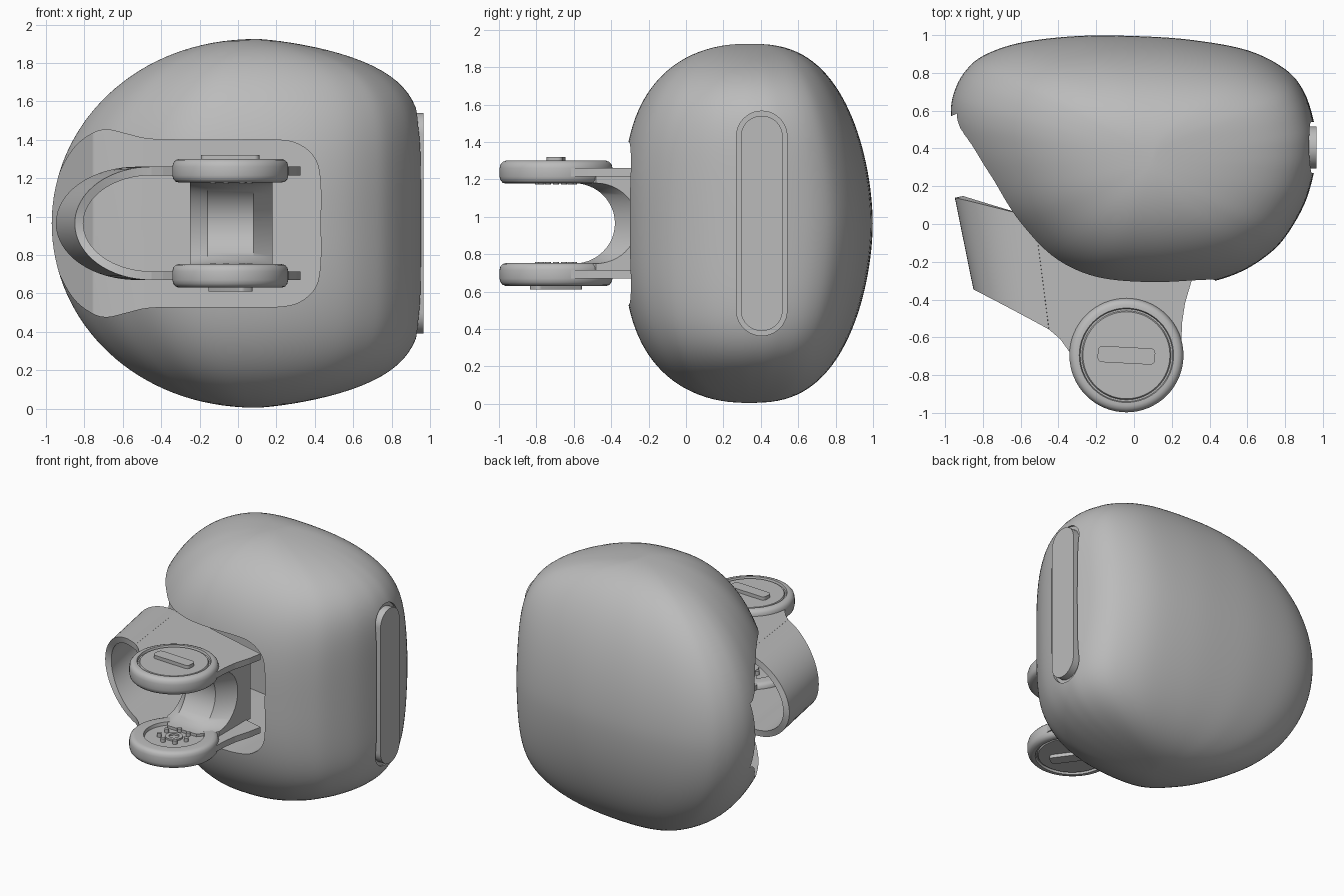
import bpy, bmesh, math
from mathutils import Vector

cube = bpy.data.objects.get("Cube")
if cube:
    bpy.data.objects.remove(cube)

grey = bpy.data.materials.new("plain grey")
grey.use_nodes = True
grey.diffuse_color = (0.5, 0.5, 0.5, 1)
grey.node_tree.nodes["Principled BSDF"].inputs["Base Color"].default_value = (0.5, 0.5, 0.5, 1)
MID = 0.965  # height of the mirror plane


def finish(name, bm):
    bmesh.ops.remove_doubles(bm, verts=bm.verts, dist=1e-5)
    bmesh.ops.recalc_face_normals(bm, faces=bm.faces)
    mesh = bpy.data.meshes.new(name)
    bm.to_mesh(mesh)
    bm.free()
    mesh.materials.append(grey)
    obj = bpy.data.objects.new(name, mesh)
    bpy.context.collection.objects.link(obj)
    return obj


def select(obj):
    bpy.ops.object.select_all(action='DESELECT')
    obj.select_set(True)
    bpy.context.view_layer.objects.active = obj


def smooth(obj, angle=35):
    select(obj)
    bpy.ops.object.shade_smooth_by_angle(angle=math.radians(angle))


def boolean(obj, tool, operation='DIFFERENCE'):
    mod = obj.modifiers.new("cut", 'BOOLEAN')
    mod.object, mod.operation, mod.solver = tool, operation, 'EXACT'
    select(obj)
    bpy.ops.object.modifier_apply(modifier=mod.name)
    bpy.data.objects.remove(tool)


def loft(name, rings, closed=True, caps=True):
    bm = bmesh.new()
    rows = [[bm.verts.new(p) for p in ring] for ring in rings]
    n = len(rows[0])
    for a, b in zip(rows, rows[1:]):
        for i in range(n if closed else n - 1):
            j = (i + 1) % n
            bm.faces.new((a[i], a[j], b[j], b[i]))
    if caps:
        bm.faces.new(rows[0])
        bm.faces.new(rows[-1])
    return finish(name, bm)


def prism(name, outline, axis, lo, hi):
    def place(p, d):
        c = list(p)
        c.insert(axis, d)
        return c
    return loft(name, [[place(p, d) for p in outline] for d in (lo, hi)])


def spline(points, steps):
    """Closed Catmull-Rom curve through 2D points."""
    pts = [Vector(p) for p in points]
    n, out = len(pts), []
    for i in range(n):
        a, b, c, d = (pts[(i + k) % n] for k in (-1, 0, 1, 2))
        for s in range(steps):
            t = s / steps
            out.append(0.5 * (2 * b + (c - a) * t + (2 * a - 5 * b + 4 * c - d) * t * t
                              + (3 * b - a - 3 * c + d) * t ** 3))
    return out


def pill(cx, cy, hw, hh, r, steps=10):
    """Rounded rectangle outline."""
    out = []
    for k, (sx, sy) in enumerate(((1, 1), (-1, 1), (-1, -1), (1, -1))):
        for i in range(steps + 1):
            a = (k + i / steps) * math.pi / 2
            out.append((cx + sx * (hw - r) + r * math.cos(a), cy + sy * (hh - r) + r * math.sin(a)))
    return out


def blend(low, high, offset, width):
    t = min(max(0.5 + offset / (2 * width), 0), 1)
    return low + (high - low) * t * t * (3 - 2 * t)


# Pillow-shaped body: plan outline narrowed towards top and bottom
plan = spline([(-0.97, 0.58), (-0.955, 0.69), (-0.9, 0.8), (-0.8, 0.89), (-0.6, 0.96), (-0.3, 0.995),
               (0, 0.995), (0.3, 0.975), (0.6, 0.92), (0.8, 0.82), (0.9, 0.7), (0.955, 0.53),
               (0.965, 0.4), (0.952, 0.27), (0.9, 0.1), (0.8, -0.07), (0.7, -0.17), (0.55, -0.26),
               (0.35, -0.318), (0.1, -0.337), (-0.22, -0.31), (-0.46, -0.215), (-0.67, -0.04),
               (-0.8, 0.11), (-0.9, 0.3), (-0.953, 0.46)], 5)


def section(t):
    u = min(abs(math.sin(t)), 0.99995)
    right, left = (1 - u ** 6) ** 0.74, (1 - u ** 2) ** 0.48
    back, front = (1 - u ** 1.8) ** 0.37, (1 - u ** 3) ** 0.46
    z = MID + 0.96 * math.sin(t)
    return [(0.1 + (x - 0.1) * blend(left, right, x - 0.1, 0.5),
             0.33 + (y - 0.33) * blend(front, back, y - 0.33, 0.4), z) for x, y in plan]


LEVELS = 64
body = loft("body_shell", [section((i / LEVELS - 0.5) * math.pi * 0.994) for i in range(LEVELS + 1)])

# Front cavity, wrapping round the narrow side
half = [(-1.0, 0), (-0.945, 0.22), (-0.86, 0.385), (-0.76, 0.467), (-0.68, 0.487), (-0.58, 0.465),
        (-0.47, 0.44), (-0.3, 0.435), (0, 0.435), (0.2, 0.435), (0.32, 0.41), (0.405, 0.33),
        (0.43, 0.2), (0.43, 0)]
opening = half + [(x, -z) for x, z in half[-2:0:-1]]
cavity = prism("cavity_cutter", [(x, MID + z) for x, z in spline(opening, 4)], 1, -1, 1)
depth = prism("cavity_depth", [(-1.3, -1.2), (0.7, -1.2), (0.7, 0.42), (-0.48, 0.62), (-0.75, 0.67),
                               (-0.97, 0.57), (-1.3, 0.45)], 2, 0, 2)
boolean(cavity, depth, 'INTERSECT')
boolean(body, cavity)

# Long recess with a raised plate on the wide side
boolean(body, prism("recess_cutter", pill(0.405, MID, 0.135, 0.6, 0.134), 0, 0.915, 1.2))
smooth(body)
smooth(prism("side_plate", pill(0.405, MID, 0.112, 0.575, 0.111), 0, 0.85, 0.967))

# Curved band joining the two arm plates
front_edge, back_edge = [], []
for i in range(33):
    a = math.pi * (0.5 + i / 32)
    s, z = -0.45 + 0.378 * math.cos(a), MID + 0.2725 * math.sin(a)
    front_edge.append((s, -0.33 - 0.57 * (s + 0.85), z))
    x = (s - 0.0457) / 0.943
    back_edge.append((x, -0.11 - 0.274 * x, z))
band = loft("arm_band", [front_edge, back_edge], closed=False, caps=False)
solid = band.modifiers.new("thickness", 'SOLIDIFY')
solid.thickness, solid.offset = 0.045, 0
select(band)
bpy.ops.object.modifier_apply(modifier=solid.name)
smooth(band)

# Mirrored arm plates and hinge discs
HX, HY = -0.04, -0.695
arm = [(-0.526, 0.034), (0.325, -0.2), (0.305, -0.3), (0.27, -0.42), (0.255, -0.52), (0.25, -0.64),
       (HX, HY), (-0.31, -0.76), (-0.34, -0.68), (-0.39, -0.61), (-0.45, -0.558)]
disc = [(0.001, 0.235), (0.2, 0.235), (0.205, 0.212), (0.265, 0.212), (0.285, 0.217), (0.297, 0.23),
        (0.302, 0.25), (0.302, 0.295), (0.297, 0.315), (0.285, 0.329), (0.268, 0.335), (0.25, 0.335),
        (0.245, 0.32), (0.236, 0.32), (0.23, 0.33), (0.001, 0.33)]


def around(r, z, n=64, cx=HX, cy=HY):
    return [(cx + r * math.cos(2 * math.pi * k / n), cy + r * math.sin(2 * math.pi * k / n), z)
            for k in range(n)]


for side, sign, turn in (("upper", 1, -3), ("lower", -1, -54)):
    prism(side + "_arm_plate", arm, 2, MID + sign * 0.25, MID + sign * 0.295)
    smooth(loft(side + "_hinge_disc", [around(r, MID + sign * h) for r, h in disc]))
    c, s = math.cos(math.radians(turn)), math.sin(math.radians(turn))
    bar = [(HX + x * c - y * s, HY + x * s + y * c) for x, y in pill(0, 0, 0.152, 0.043, 0.025, 5)]
    smooth(prism(side + "_hinge_key", bar, 2, MID + sign * 0.32, MID + sign * 0.355))
    smooth(loft(side + "_hub", [around(r, MID + sign * h, 24)
                               for r, h in ((0.06, 0.24), (0.06, 0.222), (0.035, 0.222), (0.035, 0.24))]))
    for k in range(7):
        a = 2 * math.pi * k / 7
        cx, cy = HX + 0.1 * math.cos(a), HY + 0.1 * math.sin(a)
        smooth(loft(side + "_hinge_bolt", [around(0.016, MID + sign * h, 12, cx, cy) for h in (0.24, 0.208)]))


# Central web between the plates: notched in front, with sides slanting back
def web_section(x, shift):
    notch = []
    for i in range(25):
        a = math.pi * (0.5 - i / 24)
        notch.append((x, -0.6 + shift + 0.22 * math.cos(a), MID + 0.215 * math.sin(a)))
    ends = [(x, -0.11, MID + 0.26), (x, -0.6 + shift, MID + 0.26)]
    return ends + notch + [(x, y, 2 * MID - z) for x, y, z in reversed(ends)]


smooth(loft("arm_web", [web_section(x, d) for x, d in ((-0.25, 0.12), (-0.16, 0), (0.08, 0), (0.18, 0.12))]))
